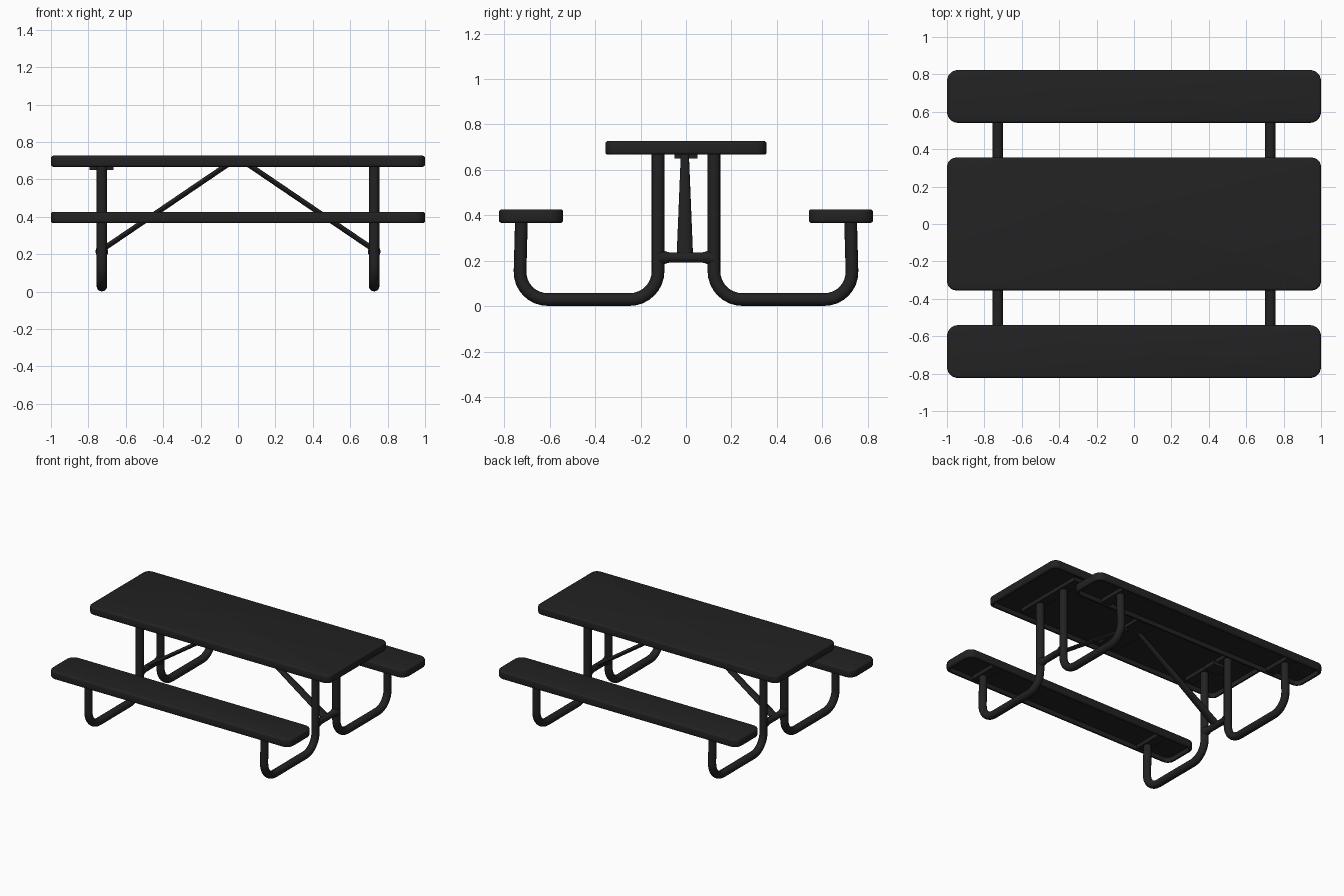
import bpy, bmesh, math
from mathutils import Vector

cube = bpy.data.objects.get("Cube")
if cube:
    bpy.data.objects.remove(cube)

# Single dark finish
black = bpy.data.materials.new("charcoal_black")
black.use_nodes = True
colour = (0.016, 0.016, 0.016, 1)
black.diffuse_color = colour
black.node_tree.nodes["Principled BSDF"].inputs["Base Color"].default_value = colour


def finish(name, bm, angle=40):
    bmesh.ops.recalc_face_normals(bm, faces=bm.faces)
    mesh = bpy.data.meshes.new(name)
    bm.to_mesh(mesh)
    bm.free()
    mesh.materials.append(black)
    obj = bpy.data.objects.new(name, mesh)
    bpy.context.collection.objects.link(obj)
    bpy.ops.object.select_all(action='DESELECT')
    obj.select_set(True)
    bpy.context.view_layer.objects.active = obj
    bpy.ops.object.shade_smooth_by_angle(angle=math.radians(angle))
    return obj


def box(name, size, centre):
    bm = bmesh.new()
    bmesh.ops.create_cube(bm, size=1)
    bmesh.ops.scale(bm, vec=size, verts=bm.verts)
    bmesh.ops.translate(bm, vec=centre, verts=bm.verts)
    return finish(name, bm)


def slab(name, width, depth, y, z0, z1, corner):
    """Rounded board with a hollow underside and a rim."""
    bm = bmesh.new()
    bmesh.ops.create_cube(bm, size=1)
    bmesh.ops.scale(bm, vec=(width, depth, z1 - z0), verts=bm.verts)
    bmesh.ops.translate(bm, vec=(0, y, (z0 + z1) / 2), verts=bm.verts)
    upright = [e for e in bm.edges
               if abs(e.verts[0].co.z - e.verts[1].co.z) > 0.01]
    bmesh.ops.bevel(bm, geom=upright, offset=corner, segments=6,
                    profile=0.5, affect='EDGES')
    top = max(bm.faces, key=lambda f: f.calc_center_median().z)
    bottom = min(bm.faces, key=lambda f: f.calc_center_median().z)
    bmesh.ops.bevel(bm, geom=list(top.edges) + list(bottom.edges), offset=0.012,
                    segments=3, profile=0.5, affect='EDGES')
    bottom = min(bm.faces, key=lambda f: f.calc_center_median().z)
    bmesh.ops.inset_region(bm, faces=[bottom], thickness=0.008)
    well = bmesh.ops.extrude_discrete_faces(bm, faces=[bottom])["faces"][0]
    bmesh.ops.translate(bm, vec=(0, 0, 0.035), verts=well.verts)
    return finish(name, bm)


def fillet(points, radius, steps=8):
    """Replace the inner corners of a path with round bends."""
    pts = [Vector(p) for p in points]
    path = [pts[0]]
    for a, b, c in zip(pts, pts[1:], pts[2:]):
        start = b + (a - b).normalized() * radius
        end = b + (c - b).normalized() * radius
        hub = start + end - b
        for i in range(steps + 1):
            t = i / steps * math.pi / 2
            path.append(hub + (start - hub) * math.cos(t) + (end - hub) * math.sin(t))
    return path + [pts[-1]]


def tube(name, path, radii, sides=16, side_axis=(1, 0, 0), flat=1.0):
    """Sweep a round or flattened section along a planar path."""
    bm = bmesh.new()
    path = [Vector(p) for p in path]
    across = Vector(side_axis)
    rings = []
    for i, p in enumerate(path):
        along = (path[min(i + 1, len(path) - 1)] - path[max(i - 1, 0)]).normalized()
        normal = along.cross(across).normalized()
        r = radii[i] if isinstance(radii, list) else radii
        ring = []
        for k in range(sides):
            a = 2 * math.pi * k / sides
            n = r if flat == 1.0 else flat
            ring.append(bm.verts.new(p + across * r * math.cos(a) + normal * n * math.sin(a)))
        rings.append(ring)
    for r0, r1 in zip(rings, rings[1:]):
        for k in range(sides):
            j = (k + 1) % sides
            bm.faces.new((r0[k], r0[j], r1[j], r1[k]))
    bm.faces.new(rings[0])
    bm.faces.new(rings[-1])
    return finish(name, bm)


# Table top and the two benches
slab("table_top", 2.0, 0.71, 0, 0.667, 0.727, 0.05)
for side, s in (("front", -1), ("back", 1)):
    slab(side + "_bench_seat", 2.0, 0.283, s * 0.682, 0.366, 0.426, 0.06)

for end, e in (("left", 1), ("right", -1)):
    x = e * 0.728

    # Bent tubes running from bench, along the ground, up to the table
    for side, s in (("front", -1), ("back", 1)):
        corners = [(x, s * 0.724, 0.405), (x, s * 0.734, 0.029),
                   (x, s * 0.123, 0.029), (x, s * 0.123, 0.705)]
        tube(f"{side}_{end}_leg", fillet(corners, 0.125), 0.028)
        box(f"{side}_{end}_seat_channel", (0.07, 0.23, 0.03), (x, s * 0.682, 0.387))

    # Crossbar with flared welds
    bar = [(x, y, 0.214) for y in (-0.12, -0.095, -0.075, 0.075, 0.095, 0.12)]
    tube(end + "_crossbar", bar, [0.034, 0.029, 0.023, 0.023, 0.029, 0.034])

    # Channel under the table end
    box(end + "_table_channel", (0.07, 0.56, 0.03), (x, 0, 0.688))

    # Diagonal brace, broad at the crossbar and narrow at the table
    tube(end + "_brace", [(e * 0.725, -0.005, 0.225), (e * 0.04, -0.005, 0.69)],
         [0.036, 0.017], side_axis=(0, 1, 0), flat=0.014)

# Small bracket below the right end, and the central channel for the braces
box("right_end_bracket", (0.13, 0.1, 0.03), (-0.73, 0, 0.665))
box("centre_channel", (0.16, 0.56, 0.025), (0, 0, 0.69))
